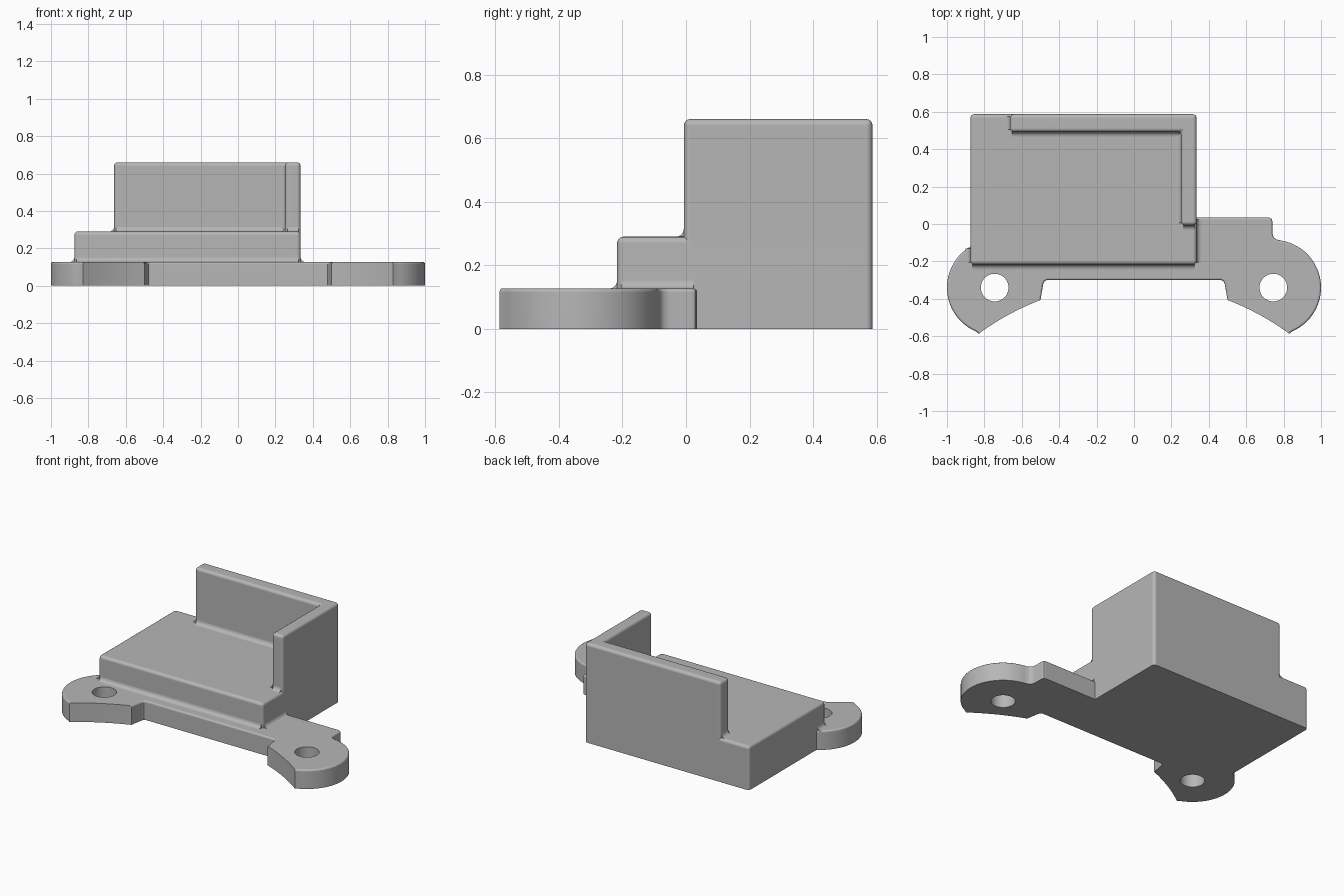
import bpy, bmesh, math
from mathutils import Vector

cube = bpy.data.objects.get("Cube")
if cube:
    bpy.data.objects.remove(cube, do_unlink=True)

grey = bpy.data.materials.new("plain grey")
grey.use_nodes = True
grey.diffuse_color = (0.47, 0.47, 0.47, 1)
grey.node_tree.nodes["Principled BSDF"].inputs["Base Color"].default_value = (0.47, 0.47, 0.47, 1)

PLATE, BLOCK, WALL = 0.127, 0.29, 0.66
FRONT, BACK, LEFT, RIGHT = -0.217, 0.587, -0.875, 0.335
ROUND = 0.02


def make_object(name, bm):
    bmesh.ops.recalc_face_normals(bm, faces=bm.faces[:])
    mesh = bpy.data.meshes.new(name)
    bm.to_mesh(mesh)
    bm.free()
    mesh.materials.append(grey)
    obj = bpy.data.objects.new(name, mesh)
    bpy.context.collection.objects.link(obj)
    return obj


def extrude_profile(points, direction):
    bm = bmesh.new()
    face = bm.faces.new([bm.verts.new(p) for p in points])
    grown = bmesh.ops.extrude_face_region(bm, geom=[face], use_keep_orig=True)
    verts = [g for g in grown["geom"] if isinstance(g, bmesh.types.BMVert)]
    bmesh.ops.translate(bm, verts=verts, vec=direction)
    bmesh.ops.recalc_face_normals(bm, faces=bm.faces[:])
    return bm


def prism(name, outline, top, radius, rounded):
    """Upright prism with softened edges chosen by a rule."""
    bm = extrude_profile([(x, y, 0) for x, y in outline], (0, 0, top))
    edges = [e for e in bm.edges if rounded(e)]
    bmesh.ops.bevel(bm, geom=edges, offset=radius, offset_type='OFFSET', segments=4,
                    profile=0.5, affect='EDGES', clamp_overlap=False)
    return make_object(name, bm)


def fillet(name, start, end, out, r=0.025):
    """Concave strip where an upright face meets a flat one."""
    start, end, u, v = Vector(start), Vector(end), Vector(out), Vector((0, 0, 1))
    centre = start + (u + v) * r
    arc = [centre - r * (u * math.cos(a) + v * math.sin(a))
           for a in (math.pi / 2 * i / 5 for i in range(6))]
    return make_object(name, extrude_profile([start] + arc, end - start))


# Mounting plate: mirrored outline with round lugs and a shallow front arc
lug = Vector((0.745, -0.34))
sweep_y, sweep_r = -1.714, 1.40
half = [(0.465, -0.30), (0.478, -0.306), (0.485, -0.32)]
for i in range(9):
    x = 0.5 + 0.33 * i / 8
    half.append((x, sweep_y + math.sqrt(sweep_r ** 2 - x ** 2)))
for i in range(1, 33):
    a = math.radians(-71 + 151 * i / 32)
    half.append((lug.x + 0.255 * math.cos(a), lug.y + 0.255 * math.sin(a)))
half += [(0.76, -0.083), (0.746, -0.07), (0.74, -0.05),
         (0.74, 0.015), (0.734, 0.029), (0.72, 0.035)]
outline = half + [(-x, y) for x, y in reversed(half)]


def plate_edge(e):
    on_top = all(v.co.z > 0.1 for v in e.verts)
    on_arc = all(abs(math.hypot(v.co.x, v.co.y - sweep_y) - sweep_r) < 0.005
                 and abs(v.co.x) > 0.49 for v in e.verts)
    return on_top and not on_arc


plate = prism("mounting_plate", outline, PLATE, 0.012, plate_edge)

# Screw holes through the lugs
for side in (-1, 1):
    bpy.ops.mesh.primitive_cylinder_add(vertices=40, radius=0.074, depth=1,
                                        location=(side * lug.x, lug.y, 0))
    cutter = bpy.context.object
    cutter.name = "hole_cutter"
    cutter.hide_render = True
    cutter.data.materials.append(grey)
    cut = plate.modifiers.new("hole", 'BOOLEAN')
    cut.operation, cut.solver, cut.object = 'DIFFERENCE', 'EXACT', cutter
    bpy.context.view_layer.objects.active = plate
    bpy.ops.object.modifier_apply(modifier=cut.name)
    bpy.data.objects.remove(cutter, do_unlink=True)


def not_bottom(e):
    return max(v.co.z for v in e.verts) > 0.01


# Base block and the L-shaped wall rising through it
parts = [plate]
parts.append(prism("base_block", [(LEFT, FRONT), (RIGHT, FRONT), (RIGHT, BACK), (LEFT, BACK)],
                   BLOCK, ROUND, not_bottom))
wall_left, wall_in, wall_y, wall_front = -0.663, 0.252, 0.492, -0.007
parts.append(prism("corner_wall",
                   [(wall_left, wall_y), (wall_in, wall_y), (wall_in, wall_front),
                    (RIGHT, wall_front), (RIGHT, BACK), (wall_left, BACK)],
                   WALL, ROUND, not_bottom))

# Fillets around the foot of the block and of the wall
e = ROUND * 0.6
for name, start, end, out in [
    ("block_front_fillet", (LEFT + e, FRONT, PLATE), (RIGHT - e, FRONT, PLATE), (0, -1, 0)),
    ("block_left_fillet", (LEFT, FRONT + e, PLATE), (LEFT, -0.13, PLATE), (-1, 0, 0)),
    ("block_right_fillet", (RIGHT, FRONT + e, PLATE), (RIGHT, 0.023, PLATE), (1, 0, 0)),
    ("wall_back_fillet", (wall_left + e, wall_y, BLOCK), (wall_in, wall_y, BLOCK), (0, -1, 0)),
    ("wall_side_fillet", (wall_in, wall_front + e, BLOCK), (wall_in, wall_y, BLOCK), (-1, 0, 0)),
    ("wall_front_fillet", (wall_in + e, wall_front, BLOCK), (RIGHT - e, wall_front, BLOCK), (0, -1, 0)),
    ("wall_end_fillet", (wall_left, wall_y + e, BLOCK), (wall_left, BACK - e, BLOCK), (-1, 0, 0)),
]:
    parts.append(fillet(name, start, end, out))

# Smooth the rounded edges while keeping the flats flat
bpy.ops.object.select_all(action='DESELECT')
for obj in parts:
    obj.select_set(True)
bpy.context.view_layer.objects.active = plate
bpy.ops.object.shade_smooth_by_angle(angle=math.radians(35))
for obj in parts:
    obj.modifiers.new("flat normals", 'WEIGHTED_NORMAL').keep_sharp = True
